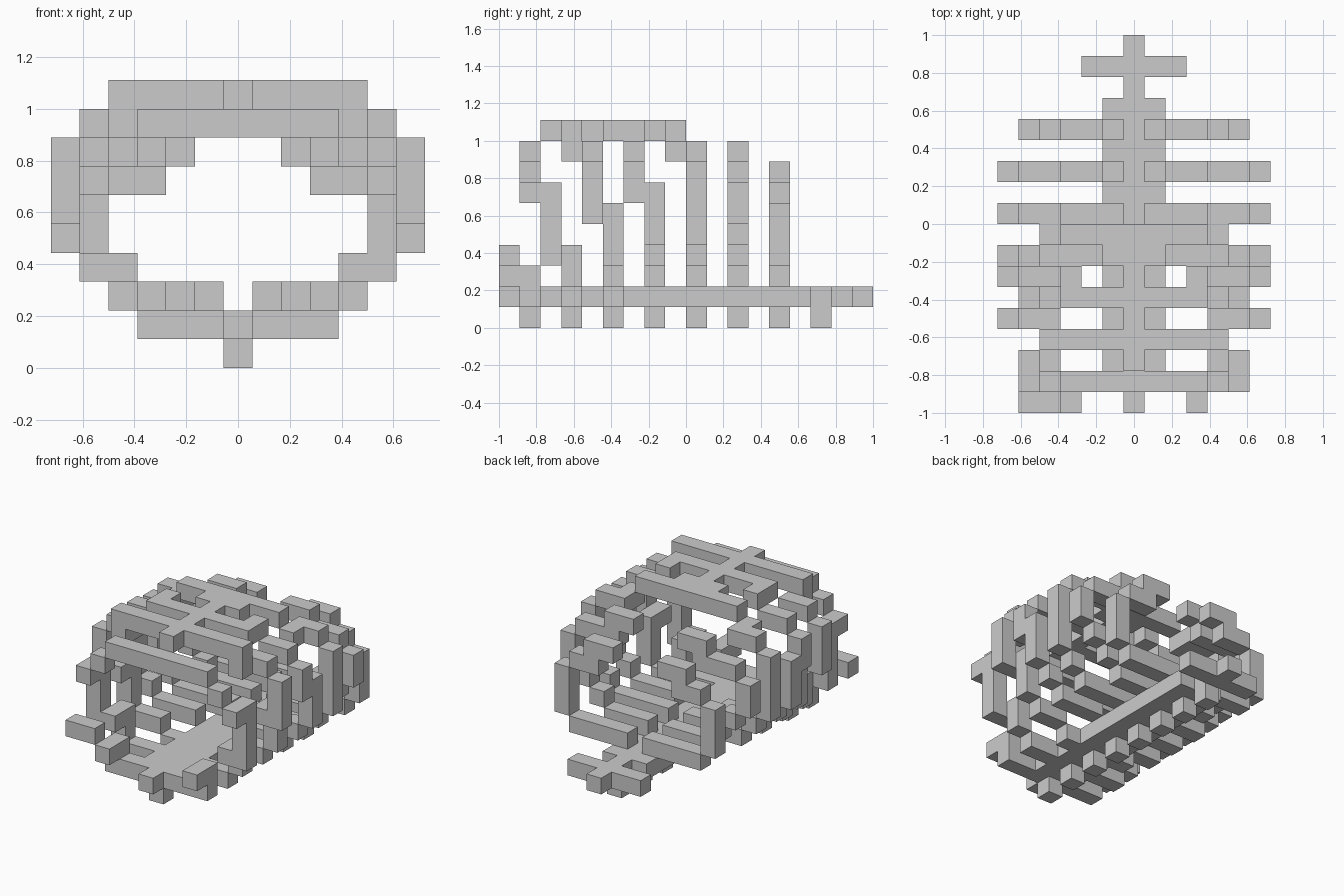
import bpy
import bmesh
from mathutils import Vector

default_cube = bpy.data.objects.get("Cube")
if default_cube:
    bpy.data.objects.remove(default_cube, do_unlink=True)

LENGTH = 18
CELL = 2 / LENGTH
AXES = [Vector(row) for row in ((1, 0, 0), (0, 1, 0), (0, 0, 1))]
RIGHT, BACK, UP = AXES
STEPS = {"out": RIGHT, "in": -RIGHT, "forward": -BACK, "up": UP}


def walk(start, route):
    """Cells visited from start; each word is one step, a hyphen joins a diagonal."""
    place = Vector(start)
    cells = {tuple(place)}
    for word in route.split():
        for step in word.split("-"):
            place = place + STEPS[step]
        cells.add(tuple(place))
    return cells


def mirrored(cells):
    return cells | {(-x, y, z) for x, y, z in cells}


def build_blocks(name, cells):
    """Turn a set of cells into one blocky mesh with only its outer faces."""
    bm = bmesh.new()
    for cell in sorted(cells):
        centre = Vector(cell) + (BACK + UP) / 2 - BACK * LENGTH / 2
        for normal in AXES + [-axis for axis in AXES]:
            if tuple(Vector(cell) + normal) in cells:
                continue
            u = normal.yzx / 2
            v = normal.cross(u)
            middle = centre + normal / 2
            corners = (-u - v, u - v, u + v, v - u)
            bm.faces.new([bm.verts.new((middle + c) * CELL) for c in corners])
    bmesh.ops.remove_doubles(bm, verts=bm.verts, dist=CELL / 100)
    bmesh.ops.dissolve_limit(bm, angle_limit=0.01, verts=bm.verts, edges=bm.edges)
    mesh = bpy.data.meshes.new(name)
    bm.to_mesh(mesh)
    bm.free()
    bpy.context.collection.objects.link(bpy.data.objects.new(name, mesh))


# Spine: narrow core, wide chest section, one cross piece at the tail
core = {(0, y, 1) for y in range(LENGTH)}
chest = {(1, y, 1) for y in range(1, LENGTH - 3)}
tail_cross = {(x, LENGTH - 2, 1) for x in (1, 2)}
build_blocks("spine", mirrored(core | chest | tail_cross))

# Bumps under the spine
build_blocks("vertebra_bumps", {(0, y, 0) for y in range(1, LENGTH - 2, 2)})

# Breastbone along the top, widened near its back end
breastbone = {(0, y, 9) for y in range(2, 9)}
build_blocks("breastbone", breastbone | mirrored({(1, 7, 9)}))

# Ribs from front to back, each followed from the spine outward, up and over
rib_routes = {
    "collar_rib": "out out up forward",
    "front_rib": "out out out-up up forward out up up up forward "
                 "in-up in-up in in in",
    "second_rib": "out out-up out out-up up up forward out up up "
                  "in-up in forward up in in in in",
    "third_rib": "out-up out out out-up out-up up up forward up "
                 "in-up in in-up forward in in in",
    "fourth_rib": "out out out out-up out-up up up up "
                  "in-up in forward in-up in in in",
    "long_floating_rib": "out out out-up out-up out-up up in-up in in up in",
    "short_floating_rib": "out out out out-up up up in-up in up in",
}
for index, (name, route) in enumerate(rib_routes.items()):
    # The rear ribs sit on top of the spine, the others beside it
    height = 1 if index < 4 else 2
    build_blocks(name + "_pair", mirrored(walk((1, 2 * index + 1, height), route)))

# Outer end of the collar rib, on the right side only
build_blocks("right_collar_tip", walk((-5, 0, 3), "out"))
